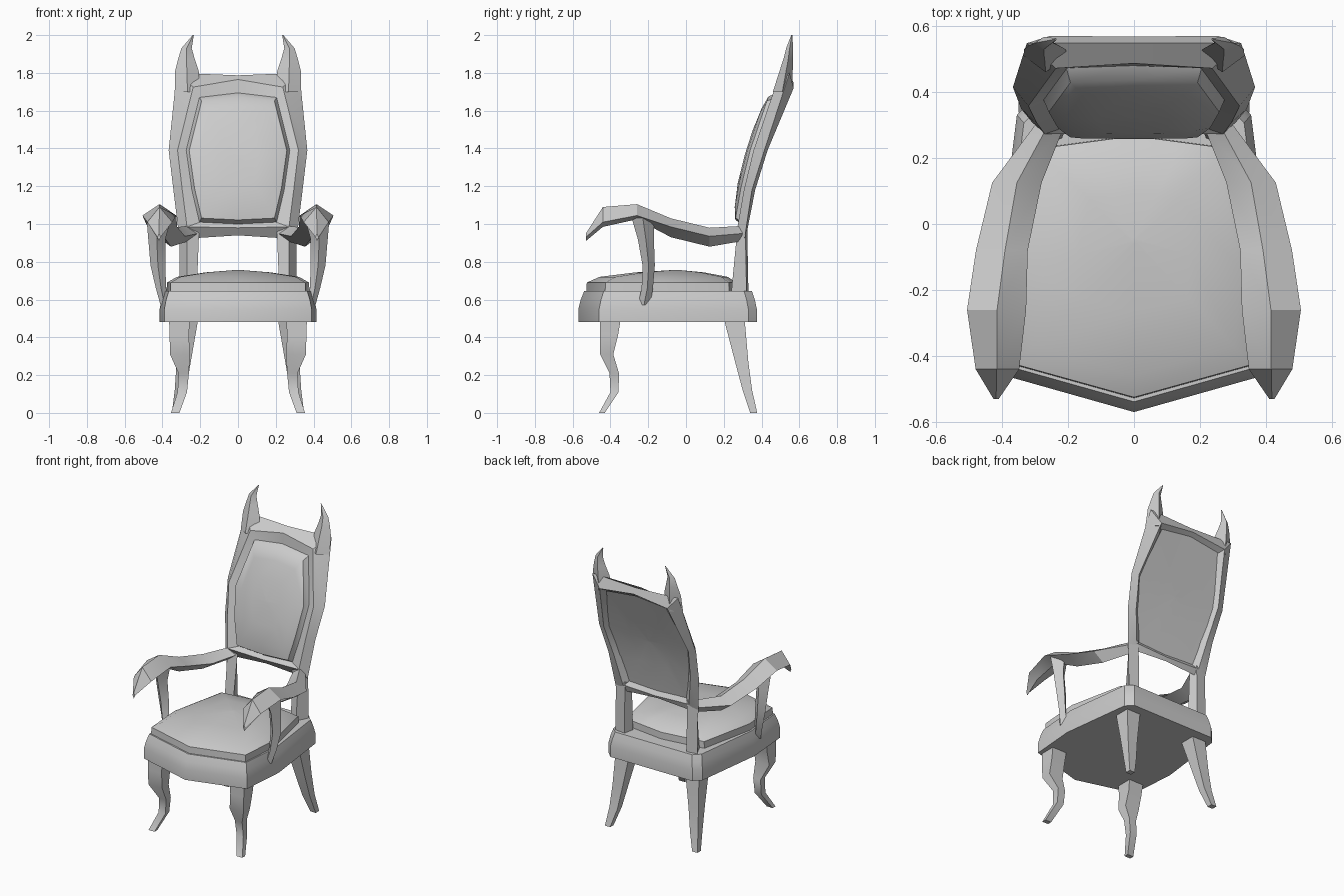
import bpy, bmesh, math

if "Cube" in bpy.data.objects:
    bpy.data.objects.remove(bpy.data.objects["Cube"])


def loft(name, rings, mirror=False, closed=False, smooth=None):
    """Skin a list of equal-length point rings; cap the ends unless closed."""
    bm = bmesh.new()
    vs = [[bm.verts.new(p) for p in r] for r in rings]
    n = len(vs[0])
    pairs = list(zip(vs, vs[1:])) + ([(vs[-1], vs[0])] if closed else [])
    for a, b in pairs:
        for i in range(n):
            j = (i + 1) % n
            bm.faces.new((a[i], a[j], b[j], b[i]))
    if not closed:
        bm.faces.new(vs[0])
        bm.faces.new(vs[-1])
    bmesh.ops.recalc_face_normals(bm, faces=bm.faces)
    me = bpy.data.meshes.new(name)
    bm.to_mesh(me)
    bm.free()
    ob = bpy.data.objects.new(name, me)
    bpy.context.collection.objects.link(ob)
    if mirror:
        ob.modifiers.new("Mirror", 'MIRROR').use_mirror_merge = False
    if smooth:
        bpy.ops.object.select_all(action='DESELECT')
        ob.select_set(True)
        bpy.context.view_layer.objects.active = ob
        bpy.ops.object.shade_smooth_by_angle(angle=math.radians(smooth))
    return ob


def box(x0, x1, y0, y1, z):
    return [(x0, y0, z), (x1, y0, z), (x1, y1, z), (x0, y1, z)]


def diamond(x0, x1, y0, y1, z):
    x, y = (x0 + x1) / 2, (y0 + y1) / 2
    return [(x, y0, z), (x1, y, z), (x, y1, z), (x0, y, z)]


def mirrored(half):
    """Full loop from a half outline whose first and last points are on x = 0."""
    return half + [(-p[0],) + tuple(p[1:]) for p in half[-2:0:-1]]


def interp(table, z):
    for (z0, y0), (z1, y1) in zip(table, table[1:]):
        if z <= z1:
            break
    return y0 + (y1 - y0) * (z - z0) / (z1 - z0)


# Raked back: front and rear surface depth at a given height
def front(z):
    return interp([(.64, .24), (.97, .27), (1.2, .31), (1.4, .36), (1.72, .47), (1.8, .50), (2, .555)], z)


def rear(z):
    return interp([(.64, .33), (.97, .32), (1.2, .365), (1.4, .43), (1.72, .565), (1.8, .56), (2, .565)], z)


# Seat rail
rail = mirrored([(0, -.57), (.39, -.46), (.415, -.15), (.355, .33), (.31, .375), (0, .375)])


def scaled(pts, s, z, cy=-.05, ymax=9):
    return [(x * s, min(cy + (y - cy) * s, ymax), z) for x, y in pts]


loft("seat_rail", [scaled(rail, 1, .48), scaled(rail, 1, .55),
                   scaled(rail, .975, .60), scaled(rail, .94, .645)], smooth=35)

# Seat cushion
pad = mirrored([(0, -.53), (.36, -.43), (.38, -.15), (.30, .23), (.15, .25), (0, .27)])
loft("seat_cushion", [scaled(pad, 1, .60), scaled(pad, .99, .69), scaled(pad, .85, .72),
                      scaled(pad, .45, .744), scaled(pad, .02, .757)], smooth=40)

# Legs
loft("front_leg", [box(*r) for r in (
    (.255, .365, -.455, -.345, .50), (.26, .362, -.455, -.36, .41), (.255, .36, -.455, -.385, .31),
    (.26, .315, -.405, -.355, .21), (.27, .32, -.40, -.357, .11), (.31, .355, -.46, -.43, 0))],
    mirror=True, smooth=35)
loft("back_leg", [box(*r) for r in (
    (.21, .315, .20, .31, .50), (.25, .325, .26, .33, .27), (.275, .335, .30, .35, .12),
    (.31, .35, .34, .377, 0))], mirror=True, smooth=35)

# Posts between seat and back frame
loft("back_post", [[(.31, rear(z) - .01, z), (.27, front(z), z), (i, front(z) + .02, z), (.235, rear(z), z)]
                   for z, i in ((.60, .22), (.99, .205))], mirror=True)

# Back frame: each station is outer edge, front ridge, inner edge, rear inner edge (x, z)
stations = [
    [(0, .94), (0, .98), (0, 1.0), (0, .96)],
    [(.31, .92), (.27, .985), (.20, 1.01), (.25, .97)],
    [(.342, 1.18), (.295, 1.18), (.24, 1.18), (.29, 1.18)],
    [(.367, 1.39), (.32, 1.39), (.27, 1.39), (.32, 1.39)],
    [(.325, 1.80), (.237, 1.725), (.20, 1.67), (.255, 1.72)],
    [(0, 1.787), (0, 1.765), (0, 1.69), (0, 1.75)],
]


def station(pts, side):
    (o, r, i, b) = pts
    ys = (rear(o[1]) - .012, front(r[1]), front(i[1]) + .02, rear(b[1]) + .005)
    return [(p[0] * side, y, p[1]) for p, y in zip(pts, ys)]


loft("back_frame", [station(s, 1) for s in stations] +
     [station(s, -1) for s in stations[-2:0:-1]], closed=True, smooth=25)

# Horned finials
loft("horn", [diamond(*r) for r in (
    (.20, .335, .46, .56, 1.70), (.208, .333, .495, .565, 1.81), (.228, .318, .515, .567, 1.87),
    (.245, .30, .53, .567, 1.93), (.234, .24, .557, .563, 2.0))], mirror=True, smooth=35)

# Upholstered back panel, closed front to rear
shape = mirrored([(0, 1.0), (.205, 1.01), (.245, 1.18), (.275, 1.39), (.205, 1.67), (0, 1.695)])


def panel(s, depth, off):
    out = []
    for x, z in shape:
        zz = 1.36 + (z - 1.36) * s
        out.append((x * s, depth(zz) + off, zz))
    return out


loft("back_panel", [panel(.02, rear, -.02), panel(.5, rear, -.02), panel(1.1, rear, -.02),
                    panel(1.0, front, .02), panel(.94, front, -.018), panel(.75, front, -.033),
                    panel(.4, front, -.04), panel(.02, front, -.04)], smooth=40)

# Armrests: inner x, ridge x, outer x, y, top z, side z, underside z
arms = [(.21, .26, .30, .30, .99, .95, .91), (.28, .355, .43, .125, .98, .935, .88),
        (.322, .391, .479, -.08, 1.03, .985, .93), (.327, .415, .506, -.26, 1.105, 1.045, 1.025),
        (.348, .416, .480, -.44, 1.09, 1.01, .985), (.41, .418, .426, -.53, .95, .93, .91)]
loft("armrest", [[(i, y, zs), (m, y, zt), (o, y, zs), (m, y, zb)]
                 for i, m, o, y, zt, zs, zb in arms], mirror=True, smooth=30)

# Arm supports
loft("arm_support", [diamond(*r) for r in (
    (.35, .485, -.29, -.17, 1.04), (.385, .475, -.255, -.17, .92), (.385, .463, -.23, -.165, .78),
    (.38, .435, -.235, -.175, .66), (.365, .41, -.255, -.19, .57))], mirror=True, smooth=30)
